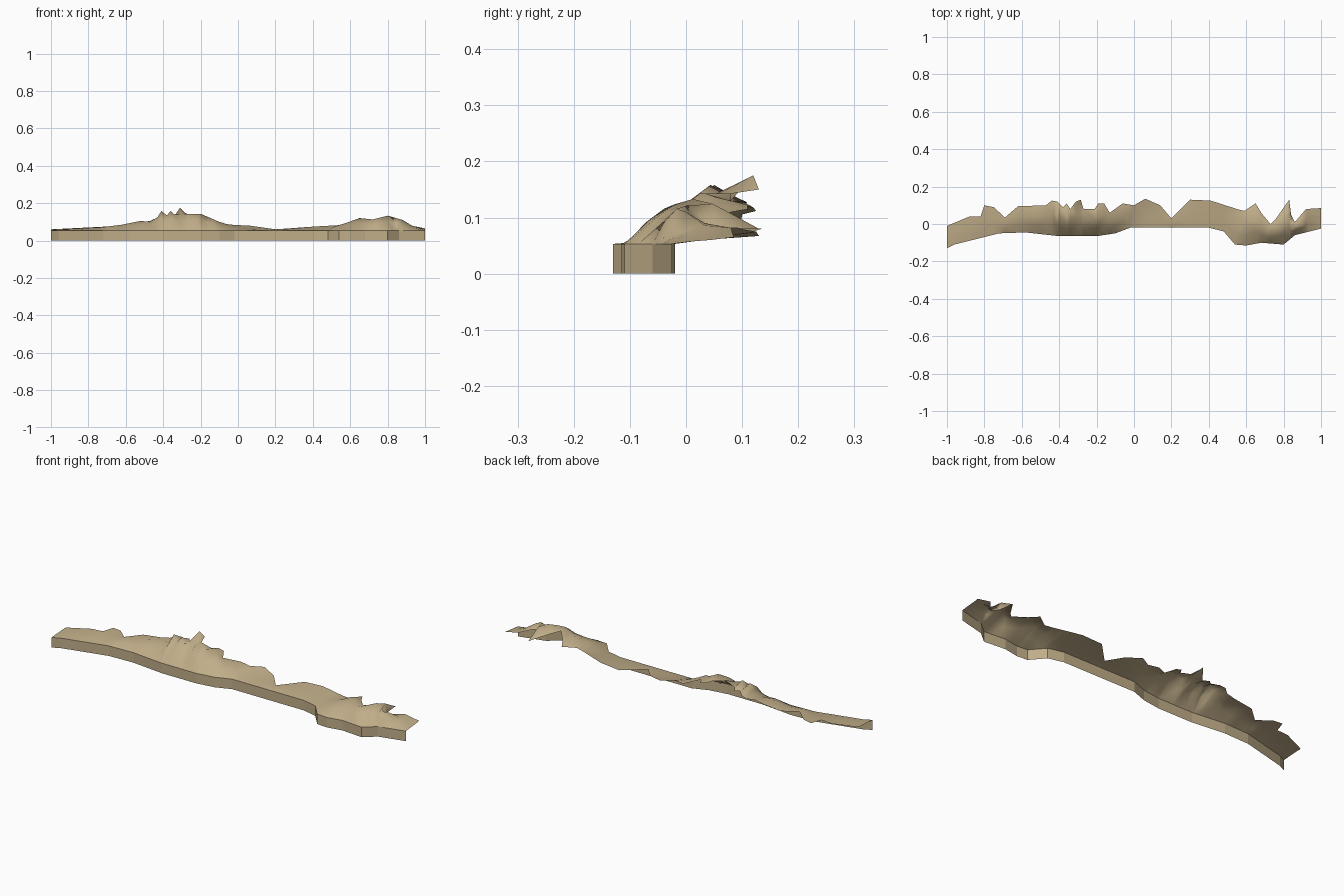
import bpy
import bmesh

default_cube = bpy.data.objects.get("Cube")
if default_cube:
    bpy.data.objects.remove(default_cube, do_unlink=True)

WALL_TOP = 0.053

# Outlines of the strip, in hundredths of a unit along its length
front_edge = [(-100, -13), (-96, -11), (-80, -7), (-72, -5), (-58, -4.5),
              (-40, -6.5), (-20, -6.5), (-10, -5), (-2, -2), (40, -2),
              (48, -4), (54, -11), (60, -11.5), (68, -10), (80, -11),
              (86, -6), (100, -2.5)]
back_edge = [(-100, -1), (-88, 4), (-82, 4), (-80, 10), (-75, 9), (-69, 3.5),
             (-62, 9.5), (-47, 10), (-44, 12.5), (-41, 12), (-38, 9),
             (-36, 11), (-34, 8), (-31, 12), (-28.5, 13), (-27, 8), (-21, 8),
             (-19, 11), (-16, 11), (-13, 6), (-6, 11), (0, 10), (6, 13.5),
             (14, 10), (20, 3), (30, 13), (41, 12.5), (55, 8), (59, 7),
             (65, 11), (68, 6), (73, 0), (76, 3), (83, 13), (84, 5),
             (86, 1), (92, 8), (100, 8.5)]

# Heights of the crest line and of the ragged back edge
crest_height = [(-100, 5.8), (-74, 7), (-62, 8.5), (-52, 10.5), (-47, 10),
                (-43, 12.5), (-41, 15.8), (-38, 13.5), (-36, 15.8),
                (-34, 14), (-20, 14.3), (-10, 10), (0, 7), (20, 6),
                (50, 7), (58, 9.5), (65, 12), (72, 11.3), (80, 13.3),
                (88, 11), (93, 8), (100, 6)]
back_height = [(-100, 6), (-70, 7.5), (-52, 9.5), (-40, 12), (-34, 13),
               (-31, 17.5), (-28, 14.5), (-16, 11.5), (-6, 8.5), (6, 8),
               (20, 6), (41, 7.5), (59, 8.5), (65, 9), (73, 11),
               (83, 8), (88, 9), (100, 6.5)]


def sample(line, x):
    """Height or offset of a polyline at x."""
    for (xa, va), (xb, vb) in zip(line, line[1:]):
        if xa <= x <= xb:
            return (va + (vb - va) * (x - xa) / (xb - xa)) / 100
    return line[-1][1] / 100


def make_strip(name, columns, material, smooth):
    """Loft an open sheet through a row of cross-sections."""
    bm = bmesh.new()
    rows = [[bm.verts.new(point) for point in column] for column in columns]
    for left, right in zip(rows, rows[1:]):
        for i in range(len(left) - 1):
            face = bm.faces.new((left[i], right[i], right[i + 1], left[i + 1]))
            face.smooth = smooth
    bmesh.ops.triangulate(bm, faces=bm.faces[:])
    mesh = bpy.data.meshes.new(name)
    bm.to_mesh(mesh)
    bm.free()
    mesh.materials.append(material)
    obj = bpy.data.objects.new(name, mesh)
    bpy.context.collection.objects.link(obj)
    return obj


def make_material(name, colour):
    mat = bpy.data.materials.new(name)
    mat.use_nodes = True
    mat.diffuse_color = colour
    shader = next(n for n in mat.node_tree.nodes if n.type == "BSDF_PRINCIPLED")
    shader.inputs["Base Color"].default_value = colour
    return mat


sand = make_material("sandy tan", (0.53, 0.42, 0.25, 1))

# Cross-sections: foot of the wall, wall top, slope, crest, back edge
wall_columns, slope_columns = [], []
stations = sorted({x for line in (front_edge, back_edge, crest_height)
                   for x, _ in line})
for s in stations:
    x = s / 100
    front, back = sample(front_edge, s), sample(back_edge, s)
    crest, rear = sample(crest_height, s), sample(back_height, s)
    depth, rise = back - front, crest - WALL_TOP
    wall_columns.append([(x, front, 0), (x, front, WALL_TOP)])
    slope_columns.append([
        (x, front, WALL_TOP),
        (x, front + depth * 0.3, WALL_TOP + rise * 0.6),
        (x, front + depth * 0.62, crest),
        (x, back, rear),
    ])

make_strip("front_wall", wall_columns, sand, False)
make_strip("hill_surface", slope_columns, sand, True)
